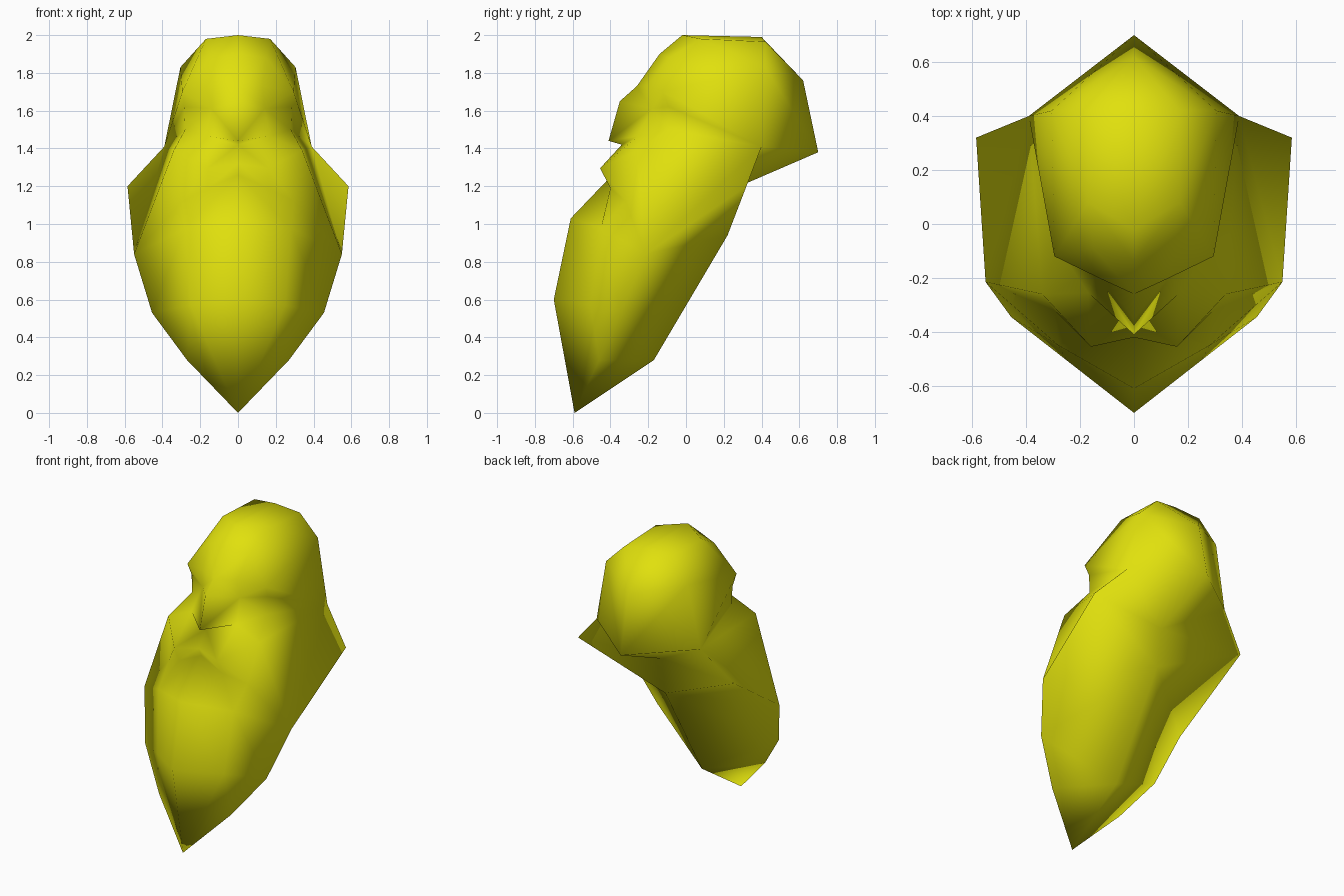
import bpy, bmesh

if "Cube" in bpy.data.objects:
    bpy.data.objects.remove(bpy.data.objects["Cube"])

# Half-head landmarks, mirrored across x
centre = {  # (y, z) on the middle line
    "crown": (-.02, 2.0), "crown_back": (.40, 1.99), "back": (.62, 1.76), "nape": (.70, 1.38),
    "neck": (.26, 1.19), "under": (.22, .94), "under_low": (-.17, .28), "tip": (-.59, 0),
    "belly": (-.70, .60), "chin": (-.61, 1.03), "lip": (-.39, 1.26), "tache": (-.42, 1.32),
    "septum": (-.34, 1.42), "nose": (-.41, 1.44), "bridge": (-.35, 1.65),
    "glabella": (-.26, 1.73), "forehead": (-.14, 1.90),
}
side = {  # (x, y, z)
    "top": (.17, .08, 1.98), "top_back": (.17, .42, 1.965), "skull": (.305, .42, 1.83),
    "ear": (.39, .40, 1.41), "temple": (.295, -.12, 1.70), "front": (.15, -.09, 1.88),
    "brow": (.13, -.20, 1.73), "eye": (.14, -.18, 1.61), "eye_side": (.285, -.09, 1.62),
    "socket": (.28, -.09, 1.50), "nostril": (.17, -.255, 1.465),
    "cheek": (.34, -.26, 1.39), "tache_mid": (.16, -.455, 1.295), "tache_end": (.295, -.32, 1.12),
    "lip_side": (.16, -.40, 1.19), "jaw": (.28, -.45, .98), "belly_side": (.25, -.505, .57),
    "rim1": (.585, .32, 1.20), "rim2": (.55, -.215, .84), "rim3": (.455, -.345, .53),
    "rim4": (.27, -.46, .28),
}

# Surface patches by region
patches = {
    "skull": ["crown top top_back crown_back", "crown_back top_back back", "top_back skull back",
              "skull ear nape back", "top temple skull top_back", "forehead front top crown",
              "front temple top", "skull temple ear", "temple eye_side ear",
              "eye_side socket ear", "ear neck nape"],
    "face": ["glabella brow front forehead", "brow temple front", "glabella bridge eye brow",
             "eye eye_side temple brow", "eye nostril socket eye_side", "nostril cheek socket",
             "socket cheek ear", "bridge nose eye", "nose nostril eye", "nose septum nostril"],
    "moustache": ["septum tache tache_mid", "septum tache_mid nostril",
                  "nostril tache_mid cheek", "tache_mid tache_end cheek",
                  "tache lip lip_side tache_mid", "lip_side tache_end tache_mid"],
    "beard": ["lip chin jaw lip_side", "lip_side jaw tache_end", "tache_end jaw rim2",
              "cheek tache_end rim2", "chin belly belly_side jaw", "jaw belly_side rim3 rim2",
              "belly tip belly_side", "belly_side tip rim4 rim3", "ear cheek rim2 rim1"],
    "beard_underside": ["ear rim1 neck", "neck rim1 under", "rim1 rim2 under",
                        "under rim2 rim3 under_low", "under_low rim3 rim4", "under_low rim4 tip"],
}

bm = bmesh.new()
vert = {n: bm.verts.new((0, *p)) for n, p in centre.items()}
vert.update({n: bm.verts.new(p) for n, p in side.items()})
for faces in patches.values():
    for f in faces:
        bm.faces.new([vert[n] for n in f.split()])

# Mirror the half and weld the seam
half = bm.verts[:] + bm.edges[:] + bm.faces[:]
copy = bmesh.ops.duplicate(bm, geom=half)["geom"]
for v in copy:
    if isinstance(v, bmesh.types.BMVert):
        v.co.x = -v.co.x
bmesh.ops.remove_doubles(bm, verts=bm.verts[:], dist=0.0005)
bmesh.ops.recalc_face_normals(bm, faces=bm.faces[:])

# Smooth skin all over
for f in bm.faces:
    f.smooth = True

mesh = bpy.data.meshes.new("bearded_head")
bm.to_mesh(mesh)
bm.free()
head = bpy.data.objects.new("bearded_head", mesh)
bpy.context.collection.objects.link(head)

yellow = bpy.data.materials.new("yellow")
yellow.diffuse_color = (0.75, 0.75, 0.004, 1)
yellow.use_nodes = True
yellow.node_tree.nodes["Principled BSDF"].inputs["Base Color"].default_value = yellow.diffuse_color
mesh.materials.append(yellow)
